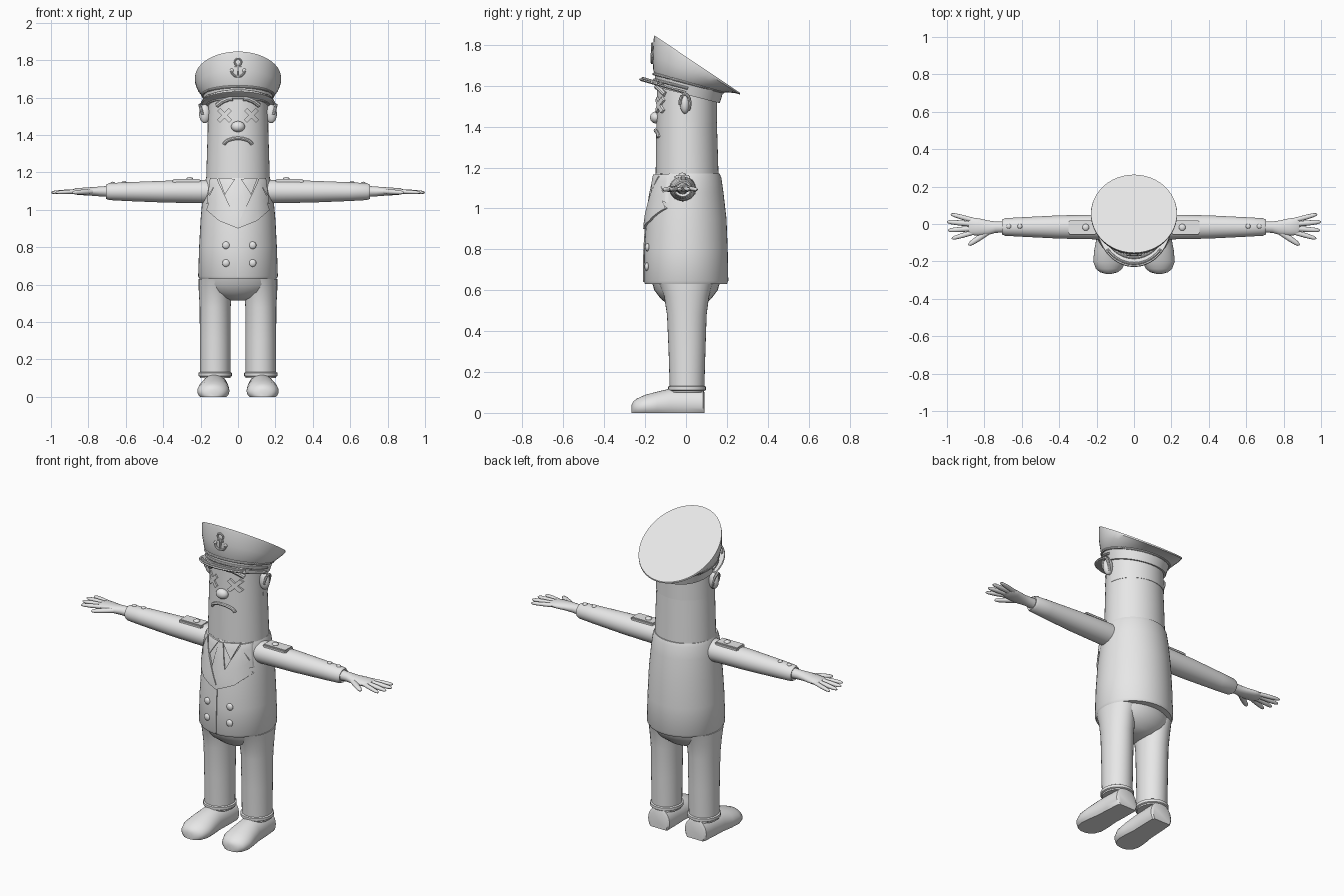
import bpy, bmesh
from math import sin, cos, pi, sqrt
from mathutils import Vector

if "Cube" in bpy.data.objects:
    bpy.data.objects.remove(bpy.data.objects["Cube"])

GREY = (0.8, 0.8, 0.8, 1)
mat = bpy.data.materials.new("plain grey")
mat.use_nodes = True
mat.diffuse_color = GREY
mat.node_tree.nodes["Principled BSDF"].inputs["Base Color"].default_value = GREY
parts = []
SIDES = (("left", 1), ("right", -1))


def finish(name, bm, side=1):
    """Turn a bmesh into an object, mirrored in x when side is -1."""
    for v in bm.verts:
        v.co.x *= side
    bmesh.ops.recalc_face_normals(bm, faces=bm.faces)
    me = bpy.data.meshes.new(name)
    bm.to_mesh(me)
    bm.free()
    me.materials.append(mat)
    ob = bpy.data.objects.new(name, me)
    bpy.context.collection.objects.link(ob)
    parts.append(ob)
    return ob


def skin(bm, rings, n=32, start=0.0, sweep=2 * pi, floor=None):
    """Loft elliptical rings (centre, u axis, v axis) and cap the ends."""
    full = sweep > 6.2
    rows = []
    for c, u, v in rings:
        row = []
        for i in range(n):
            a = start + sweep * i / (n if full else n - 1)
            p = Vector(c) + Vector(u) * cos(a) + Vector(v) * sin(a)
            if floor is not None:
                p.z = max(p.z, floor)
            row.append(bm.verts.new(p))
        rows.append(row)
    for r, s in zip(rows, rows[1:]):
        for i in range(n):
            j = (i + 1) % n
            bm.faces.new((r[i], r[j], s[j], s[i]))
    bm.faces.new(rows[0])
    bm.faces.new(rows[-1])


def loft(name, rings, side=1, **kw):
    bm = bmesh.new()
    skin(bm, rings, **kw)
    return finish(name, bm, side)


def upright(profile, x=0.0):
    """Rings from (z, half width, half depth, centre y)."""
    return [((x, cy, z), (rx, 0, 0), (0, ry, 0)) for z, rx, ry, cy in profile]


def rod(name, pts, r, side=1):
    """Round bar along a path."""
    pts = [Vector(p) for p in pts]
    rings = []
    for i, p in enumerate(pts):
        t = (pts[min(i + 1, len(pts) - 1)] - pts[max(i - 1, 0)]).normalized()
        ref = Vector((0, 1, 0)) if abs(t.y) < 0.8 else Vector((0, 0, 1))
        u = t.cross(ref).normalized() * r
        rings.append((p, u, t.cross(u).normalized() * r))
    return loft(name, rings, side, n=8)


def front(profile, x, z):
    """Front surface y of an upright body at x, z."""
    for a, b in zip(profile, profile[1:]):
        if z <= b[0] or b is profile[-1]:
            f = min(max((z - a[0]) / (b[0] - a[0]), 0), 1)
            rx, ry, cy = (a[k] + (b[k] - a[k]) * f for k in (1, 2, 3))
            return cy - ry * sqrt(max(1 - (x / rx) ** 2, 0.02))


def plate(name, pts, profile, off, side=1):
    """Polygon in x, z wrapped on the front of a body and thickened."""
    bm = bmesh.new()
    bm.faces.new([bm.verts.new((x, 0, z)) for x, z in pts])
    bmesh.ops.triangulate(bm, faces=bm.faces[:])
    bmesh.ops.subdivide_edges(bm, edges=bm.edges[:], cuts=4, use_grid_fill=True)
    for v in bm.verts:
        v.co.y = front(profile, v.co.x, v.co.z) + 0.012
    ext = bmesh.ops.extrude_face_region(bm, geom=bm.faces[:])
    for v in ext["geom"]:
        if isinstance(v, bmesh.types.BMVert):
            v.co.y -= 0.012 + off
    return finish(name, bm, side)


def ball(name, loc, size, side=1):
    bm = bmesh.new()
    bmesh.ops.create_uvsphere(bm, u_segments=20, v_segments=12, radius=1)
    for v in bm.verts:
        v.co = Vector(loc) + Vector([a * b for a, b in zip(v.co, size)])
    return finish(name, bm, side)


# Main bodies
JACKET = [(.63, .205, .20, 0), (.645, .213, .207, 0), (.8, .208, .204, 0), (.95, .2, .196, .002),
          (1.08, .188, .178, .005), (1.15, .178, .165, .008), (1.17, .17, .157, .008)]
HEAD = [(1.1, .172, .155, .006), (1.3, .166, .151, .004), (1.45, .161, .147, .003), (1.62, .155, .143, .002)]
loft("jacket", upright(JACKET), n=48)
loft("head", upright(HEAD), n=48)
loft("hair", upright([(1.42, .164, .15, .003), (1.6, .16, .15, .003)]), start=0, sweep=pi)
loft("hips", upright([(.65, .2, .17, 0), (.6, .197, .155, 0), (.56, .17, .125, 0),
                      (.53, .11, .09, 0), (.515, .04, .05, 0)]))

# Jacket front: lapels, collar, tie, seam and buttons
for word, s in SIDES:
    plate(word + "_lapel", [(.11, 1.16), (.155, 1.07), (.13, 1.045), (.17, 1.0), (.1, .94), (0, .9), (0, .925)],
          JACKET, .012, s)
    plate(word + "_collar", [(.105, 1.165), (.15, 1.17), (.168, 1.03), (.135, 1.05), (.155, 1.08)], JACKET, .014, s)
    plate(word + "_shirt_collar", [(.015, 1.165), (.105, 1.17), (.07, 1.08)], JACKET, .01, s)
    for row, z in (("upper", .81), ("lower", .715)):
        x = .078 if s > 0 else .064
        ball(f"{word}_{row}_button", (x, front(JACKET, x, z), z), (.02, .012, .02), s)
plate("tie", [(-.014, 1.16), (.014, 1.16), (.045, 1.0), (0, .915), (-.045, 1.0)], JACKET, .006)
plate("jacket_seam", [(-.004, .9), (.004, .9), (.004, .64), (-.004, .64)], JACKET, .005)

for word, s in SIDES:
    # Legs, cuffs and shoes
    loft(word + "_leg", upright([(.63, .088, .13, 0), (.57, .088, .11, .003), (.48, .083, .097, .004),
                                 (.3, .082, .09, .005), (.1, .081, .084, .005)], .122), s)
    loft(word + "_cuff", upright([(.108, .083, .086, .005), (.112, .089, .092, .005),
                                  (.128, .089, .092, .005), (.132, .083, .086, .005)], .122), s)
    shoe = [(.09, .06, .1), (.082, .07, .12), (0, .073, .12), (-.08, .074, .118), (-.14, .083, .104),
            (-.2, .086, .088), (-.24, .07, .07), (-.258, .047, .056), (-.266, .018, .04)]
    loft(word + "_shoe", [((.124 - y * .04, y, h * .35), (w, 0, 0), (0, 0, h * .65)) for y, w, h in shoe],
         s, floor=0)

    # Sleeve
    sleeve = [(.1, .066, .062), (.2, .066, .062), (.4, .062, .058), (.6, .052, .05), (.69, .047, .045),
              (.705, .04, .038), (.7, .03, .028)]
    loft(word + "_sleeve", [((x, -.016, 1.097), (0, ry, 0), (0, 0, rz)) for x, ry, rz in sleeve], s)

    # Hand with four fingers and a thumb
    bm = bmesh.new()
    palm = [(.68, -.016, .03, .03), (.74, -.017, .03, .026), (.78, -.02, .039, .023), (.83, -.016, .046, .02),
            (.87, -.012, .047, .017), (.885, -.012, .04, .01)]
    skin(bm, [((x, y, 1.098), (0, w, 0), (0, 0, h)) for x, y, w, h in palm], n=20)
    for root, tip, r in (((.86, .02), (.98, .053), .013), ((.87, .0), (1.0, .012), .014),
                         ((.87, -.025), (.995, -.034), .014), ((.86, -.045), (.975, -.078), .013),
                         ((.77, -.035), (.885, -.113), .016)):
        a, b = Vector((*root, 1.098)), Vector((*tip, 1.092))
        across = (b - a).cross(Vector((0, 0, 1))).normalized()
        skin(bm, [(a.lerp(b, t), across * r * k, (0, 0, r * k * .85))
                  for t, k in ((0, 1), (.5, 1), (.85, .8), (.96, .5), (1, .15))], n=12)
    finish(word + "_hand", bm, s)

    # Shoulder strap and sleeve buttons
    bm = bmesh.new()
    bmesh.ops.create_cube(bm, size=1)
    for v in bm.verts:
        v.co = (.275 + v.co.x * .15, -.018 + v.co.y * .075, 1.153 + v.co.z * .022)
    bmesh.ops.bevel(bm, geom=bm.edges[:], offset=.006, segments=2, affect="EDGES")
    finish(word + "_shoulder_strap", bm, s)
    ball(word + "_strap_button", (.258, -.018, 1.165), (.018, .018, .01), s)
    for i, x in enumerate((.61, .67)):
        ball(f"{word}_sleeve_button_{i + 1}", (x, -.012, 1.146 - i * .004), (.013, .013, .008), s)

    # Ear with raised rim
    ball(word + "_ear", (.178, -.005, 1.513), (.03, .024, .05), s)
    rod(word + "_ear_rim", [(.192 + .012 * sin(a), -.005 + .024 * cos(a), 1.515 + .045 * sin(a))
                            for a in [-.9 + i * .35 for i in range(13)]], .008, s)

    # Crossed eye and sad brow
    for i, d in enumerate((1, -1)):
        plate(f"{word}_eye_stroke_{i + 1}", [(.072 + p * .7 - q * .7 * d, 1.505 + p * .7 * d + q * .7)
              for p, q in ((-.045, -.011), (.045, -.011), (.045, .011), (-.045, .011))], HEAD, .01, s)
    rod(word + "_brow", [(x, front(HEAD, x, 1.58) - .004, z)
                         for x, z in ((.028, 1.594), (.05, 1.593), (.08, 1.582), (.112, 1.558))], .013, s)

# Nose and downturned mouth
ball("nose", (0, -.148, 1.445), (.037, .028, .029))
mouth = [(.075 * cos(a), 1.345 + .037 * sin(a)) for a in [.1 + i * (pi - .2) / 14 for i in range(15)]]
rod("mouth", [(x, front(HEAD, x, z) - .004, z) for x, z in mouth], .009)


# Cap, tilted down to the back: rings given by front and back points
def tilted(fy, fz, by, bz, rx):
    return ((0, (fy + by) / 2, (fz + bz) / 2), (rx, 0, 0), (0, (by - fy) / 2, (bz - fz) / 2))


loft("cap_band", [tilted(-.148, 1.595, .165, 1.515, .172), tilted(-.154, 1.665, .184, 1.575, .188)], n=48)
loft("cap_crown", [tilted(-.152, 1.655, .186, 1.568, .189), tilted(-.16, 1.675, .195, 1.568, .2),
                   tilted(-.163, 1.75, .236, 1.565, .22), tilted(-.158, 1.83, .263, 1.558, .231),
                   tilted(-.154, 1.846, .264, 1.566, .23)], n=48)
for name, f in (("cap_piping", .9), ("cap_cord", .5)):
    c, u, v = tilted(-.152 - .006 * f, 1.595 + .07 * f, .165 + .02 * f, 1.515 + .06 * f, .174 + .017 * f)
    lo, hi = (0, 2 * pi) if f > .8 else (pi, 2 * pi)
    rod(name, [Vector(c) + Vector(u) * cos(a) + Vector(v) * sin(a)
               for a in [lo + (hi - lo) * i / 40 for i in range(41)]], .007)

# Visor with raised trim
loft("visor", [((0, 0, z), (.2 * k, 0, 0), (0, .23 * k, -.066 * k))
               for z, k in ((1.56, .97), (1.566, 1), (1.572, .98))], start=pi, sweep=pi)
for i, (k, m) in enumerate(((.92, .92), (.78, .82))):
    rod(f"visor_trim_{i + 1}", [(.2 * m * cos(a), .23 * k * sin(a), 1.576 - .066 * k * sin(a))
                                for a in [pi * 1.22 + pi * .56 * j / 20 for j in range(21)]], .007)

# Anchor badge
rod("anchor_ring", [(.018 * cos(a), -.166, 1.79 + .018 * sin(a)) for a in [i * pi / 8 for i in range(17)]], .005)
rod("anchor_shank", [(0, -.166, 1.775), (0, -.168, 1.712)], .006)
rod("anchor_bar", [(-.018, -.165, 1.765), (.018, -.165, 1.765)], .005)
rod("anchor_arms", [(.035 * cos(a), -.166, 1.745 + .033 * sin(a))
                    for a in [pi + i * pi / 12 for i in range(13)]], .006)
for word, s in SIDES:
    ball(word + "_anchor_tip", (.034, -.164, 1.745), (.01, .006, .01), s)

# Smooth shading with sharp creases kept
for ob in bpy.context.selected_objects:
    ob.select_set(False)
for ob in parts:
    ob.select_set(True)
bpy.context.view_layer.objects.active = parts[0]
bpy.ops.object.shade_smooth_by_angle(angle=0.7)
